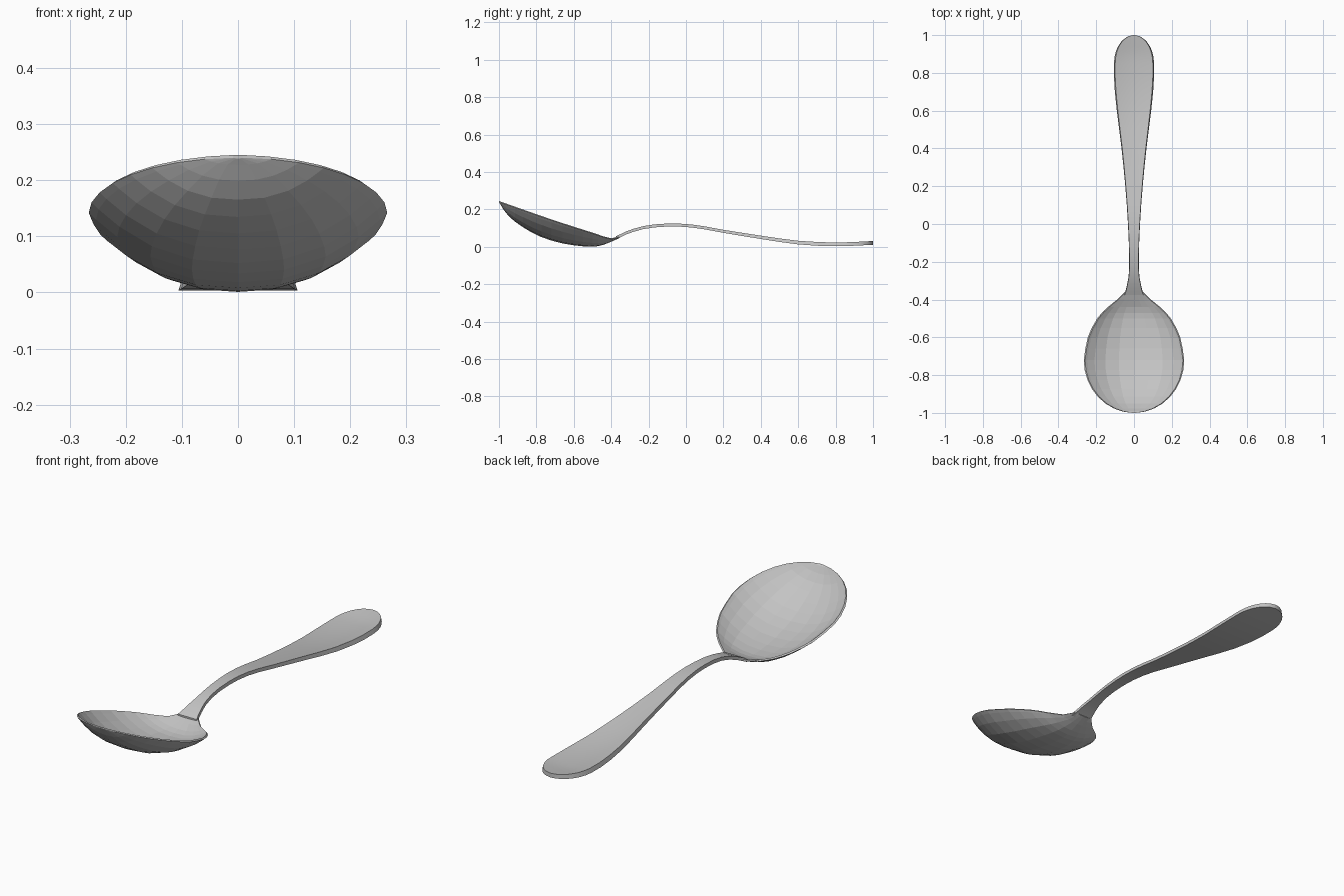
import bpy, bmesh, math

cube = bpy.data.objects.get("Cube")
if cube:
    bpy.data.objects.remove(cube, do_unlink=True)

steel = bpy.data.materials.new("brushed steel grey")
steel.use_nodes = True
colour = (0.55, 0.55, 0.55, 1)
steel.diffuse_color = colour
steel.node_tree.nodes["Principled BSDF"].inputs["Base Color"].default_value = colour


def loft(name, rings):
    """Skin equal-length closed rings and cap both ends."""
    bm = bmesh.new()
    loops = [[bm.verts.new(p) for p in ring] for ring in rings]
    n = len(loops[0])
    for a, b in zip(loops, loops[1:]):
        for i in range(n):
            j = (i + 1) % n
            bm.faces.new((a[i], a[j], b[j], b[i]))
    half = n // 2
    for loop in (loops[0], loops[-1]):
        for i in range(half - 1):
            bm.faces.new((loop[i], loop[i + 1], loop[n - 2 - i], loop[n - 1 - i]))
    bmesh.ops.remove_doubles(bm, verts=bm.verts, dist=0.0002)
    bmesh.ops.recalc_face_normals(bm, faces=bm.faces)
    mesh = bpy.data.meshes.new(name)
    bm.to_mesh(mesh)
    bm.free()
    mesh.materials.append(steel)
    obj = bpy.data.objects.new(name, mesh)
    bpy.context.collection.objects.link(obj)
    return obj


def interp(table, y):
    """Smooth curve through (y, value) pairs."""
    def slope(i):
        a, b = table[max(i - 1, 0)], table[min(i + 1, len(table) - 1)]
        return (b[1] - a[1]) / (b[0] - a[0])
    k = max(i for i in range(len(table) - 1) if i == 0 or table[i][0] <= y)
    (y0, v0), (y1, v1) = table[k], table[k + 1]
    d = y1 - y0
    t = (y - y0) / d
    return ((1 + 2 * t) * (1 - t) ** 2 * v0 + t * (1 - t) ** 2 * d * slope(k)
            + t * t * (3 - 2 * t) * v1 + t * t * (t - 1) * d * slope(k + 1))


COLUMNS = 10
across = [math.sin(math.pi * (i / COLUMNS - 0.5)) for i in range(COLUMNS + 1)]

# Bowl: round front, shoulders narrowing to the neck
WIDEST, RADIUS = -0.72, 0.266
shoulder = [(-0.72, RADIUS), (-0.6, 0.245), (-0.5, 0.195), (-0.45, 0.15),
            (-0.4, 0.09), (-0.355, 0.045)]
rim = [(-1, 0.245), (-0.72, 0.147), (-0.5, 0.076), (-0.4, 0.046), (-0.355, 0.056)]
keel = [(-1, 0.239), (-0.96, 0.177), (-0.9, 0.124), (-0.8, 0.064), (-0.7, 0.028),
        (-0.6, 0.008), (-0.5, 0.001), (-0.45, 0.008), (-0.4, 0.027), (-0.355, 0.047)]

stations = []
for i in range(9):
    a = math.radians(2 + 11 * i)
    stations.append((WIDEST - 0.28 * math.cos(a), RADIUS * math.sin(a)))
stations[0] = (-1, stations[0][1])
stations[-1] = (WIDEST, RADIUS)
for y in (-0.66, -0.6, -0.55, -0.5, -0.47, -0.44, -0.4, -0.355):
    stations.append((y, interp(shoulder, y)))

rings = []
for y, w in stations:
    top, low = interp(rim, y), interp(keel, y)
    inner = max(w - 0.007, w * 0.8)
    floor = min(low + 0.012, top)
    under = [(u * w, y, low + (top - 0.005 - low) * abs(u) ** 2.4) for u in across]
    over = [(u * inner, y, floor + (top - floor) * abs(u) ** 2.4)
            for u in reversed(across)]
    rings.append(under + over)
loft("bowl", rings)

# Handle: arched stem widening to a shallow dished paddle
width = [(-0.375, 0.052), (-0.355, 0.045), (-0.28, 0.029), (-0.2, 0.025), (0, 0.032),
         (0.2, 0.046), (0.4, 0.066), (0.6, 0.091), (0.75, 0.105), (0.85, 0.106)]
base = [(-0.375, 0.04), (-0.3, 0.074), (-0.2, 0.1), (-0.07, 0.109), (0.05, 0.101),
        (0.2, 0.075), (0.4, 0.042), (0.6, 0.013), (0.75, 0.004), (0.85, 0.004), (1, 0.011)]

path = [(y, interp(width, y)) for y in
        (-0.375, -0.355, -0.32, -0.28, -0.23, -0.17, -0.1, -0.04, 0.03, 0.1,
         0.2, 0.3, 0.4, 0.5, 0.6, 0.7, 0.78, 0.85)]
for i in range(1, 8):
    a = math.radians(12.5 * i)
    path.append((0.85 + 0.15 * math.sin(a), 0.106 * math.cos(a)))

rings = []
for y, w in path:
    z = interp(base, y)
    paddle = max(0, min(1, (y - 0.2) / 0.5))
    lip = 0.016 + 0.004 * paddle
    dish = 0.008 * paddle * min(1, (1.002 - y) / 0.1)
    under = [(u * w, y, z) for u in across]
    over = [(u * w * 0.94, y, z + lip - dish * (1 - u * u)) for u in reversed(across)]
    rings.append(under + over)
handle = loft("handle", rings)

# The handle is softly shaded with crisp edges; the bowl stays faceted
bpy.ops.object.select_all(action="DESELECT")
handle.select_set(True)
bpy.context.view_layer.objects.active = handle
bpy.ops.object.shade_smooth_by_angle(angle=math.radians(30))
